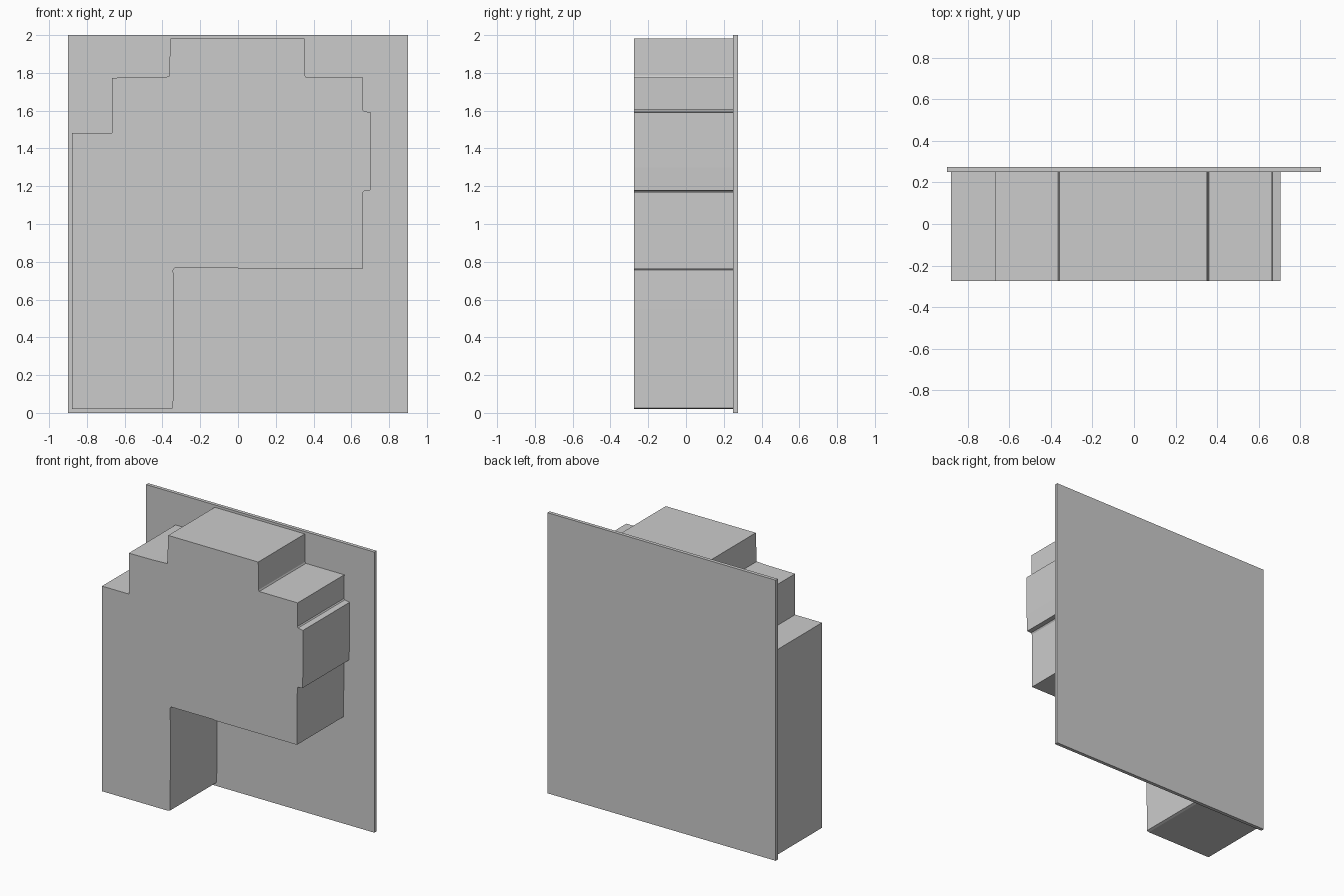
import bpy, bmesh

if "Cube" in bpy.data.objects:
    bpy.data.objects.remove(bpy.data.objects["Cube"])


def extrude_profile(name, points, y_front, y_back):
    """Make a closed solid from an x-z outline, extruded along y."""
    bm = bmesh.new()
    face = bm.faces.new([bm.verts.new((x, y_front, z)) for x, z in points])
    result = bmesh.ops.extrude_face_region(bm, geom=[face])
    verts = [g for g in result["geom"] if isinstance(g, bmesh.types.BMVert)]
    bmesh.ops.translate(bm, verts=verts, vec=(0, y_back - y_front, 0))
    bmesh.ops.recalc_face_normals(bm, faces=bm.faces[:])
    mesh = bpy.data.meshes.new(name)
    bm.to_mesh(mesh)
    bm.free()
    obj = bpy.data.objects.new(name, mesh)
    bpy.context.collection.objects.link(obj)
    return obj


# Thin rectangular panel at the back
extrude_profile("back_panel", [(-0.9, 0), (0.9, 0), (0.9, 2), (-0.9, 2)], 0.25, 0.275)

# Stepped block standing out from the panel
outline = [
    (-0.88, 0.02), (-0.36, 0.02), (-0.343, 0.026), (-0.34, 0.55),
    (-0.343, 0.757), (-0.335, 0.766), (0.0, 0.766), (0.01, 0.762), (0.658, 0.762),
    (0.66, 1.165), (0.667, 1.175), (0.70, 1.177), (0.705, 1.3),
    (0.705, 1.59), (0.667, 1.597), (0.66, 1.605), (0.663, 1.775),
    (0.36, 1.775), (0.355, 1.785), (0.352, 1.983),
    (-0.358, 1.983), (-0.365, 1.78), (-0.46, 1.776), (-0.668, 1.774),
    (-0.668, 1.482), (-0.88, 1.482),
]
extrude_profile("stepped_block", outline, -0.275, 0.25)
